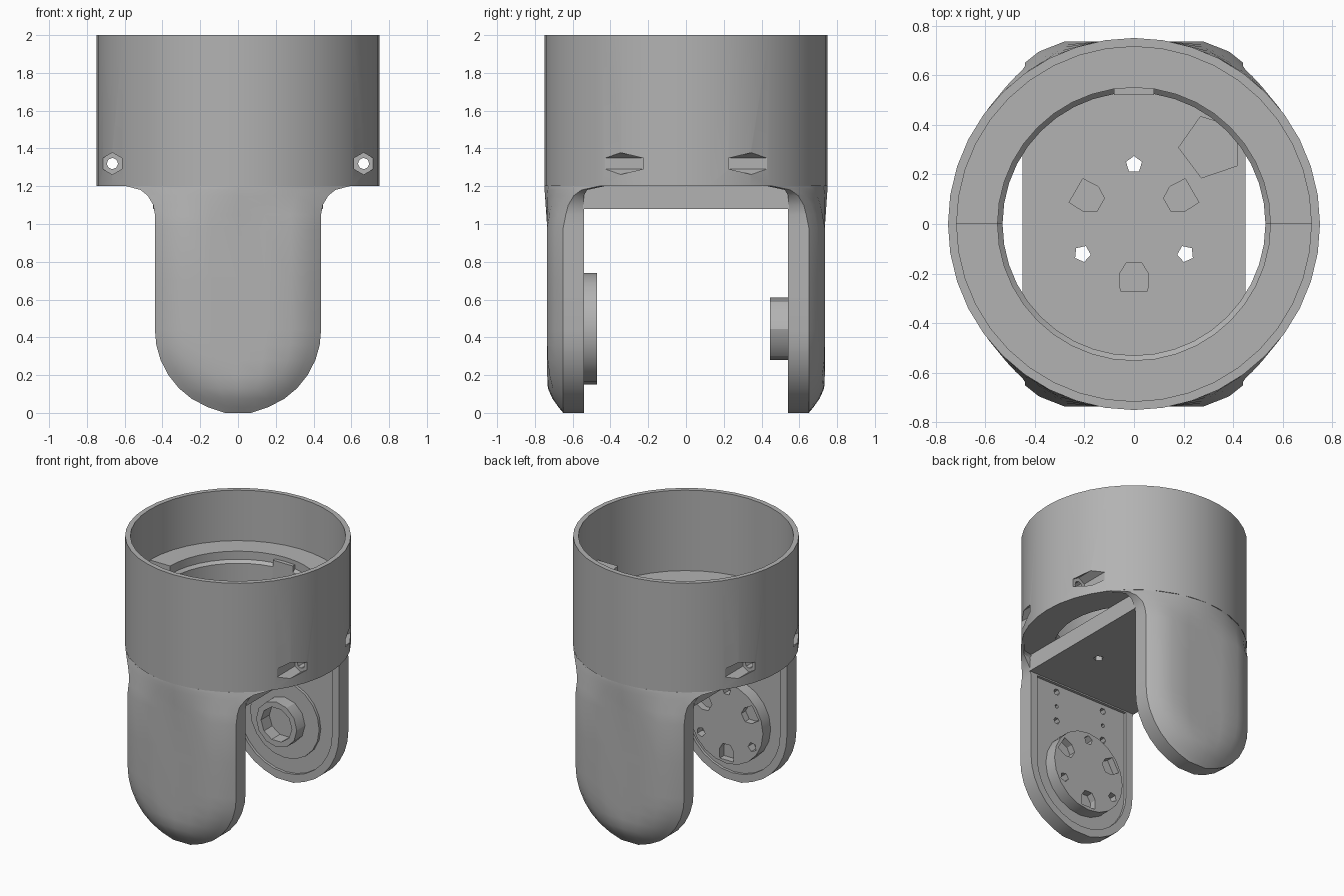
import bpy, bmesh
from math import sin, cos, pi, sqrt, hypot, radians
from mathutils import Matrix

if "Cube" in bpy.data.objects:
    bpy.data.objects.remove(bpy.data.objects["Cube"])

grey = bpy.data.materials.new("plain grey")
grey.use_nodes = True
grey.diffuse_color = (0.45, 0.45, 0.45, 1)
grey.node_tree.nodes["Principled BSDF"].inputs["Base Color"].default_value = grey.diffuse_color


def finish(name, bm, smooth=True):
    bmesh.ops.recalc_face_normals(bm, faces=bm.faces)
    mesh = bpy.data.meshes.new(name)
    bm.to_mesh(mesh)
    bm.free()
    ob = bpy.data.objects.new(name, mesh)
    bpy.context.collection.objects.link(ob)
    mesh.materials.append(grey)
    if smooth:
        shade(ob)
    return ob


def shade(ob):
    bpy.ops.object.select_all(action='DESELECT')
    ob.select_set(True)
    bpy.context.view_layer.objects.active = ob
    bpy.ops.object.shade_smooth_by_angle(angle=radians(30))


def revolve(name, profile, sides, sweep=2 * pi):
    """Closed (radius, z) profile turned about z."""
    bm = bmesh.new()
    full = sweep > 6
    count = sides if full else sides + 1
    rings = [[bm.verts.new((r * cos(sweep * i / sides), r * sin(sweep * i / sides), z))
              for r, z in profile] for i in range(count)]
    n = len(profile)
    for i in range(sides):
        a, b = rings[i], rings[(i + 1) % count]
        for j in range(n):
            bm.faces.new((a[j], b[j], b[(j + 1) % n], a[(j + 1) % n]))
    if not full:
        bm.faces.new(rings[0])
        bm.faces.new(rings[-1])
    return finish(name, bm)


def prism(name, outline, low, high, along_y=False):
    """Extrude a flat outline along z, or an (x, z) outline along y."""
    bm = bmesh.new()
    ends = [[bm.verts.new((x, h, v) if along_y else (x, v, h)) for x, v in outline]
            for h in (low, high)]
    n = len(outline)
    bm.faces.new(ends[0])
    bm.faces.new(ends[1])
    for i in range(n):
        j = (i + 1) % n
        bm.faces.new((ends[0][i], ends[0][j], ends[1][j], ends[1][i]))
    return finish(name, bm)


def circle(x, v, r, sides, turn=0.0):
    return [(x + r * cos(turn + 2 * pi * i / sides), v + r * sin(turn + 2 * pi * i / sides))
            for i in range(sides)]


def cut(target, cutters):
    for c in cutters:
        c.hide_render = True
        mod = target.modifiers.new("cut", 'BOOLEAN')
        mod.operation = 'DIFFERENCE'
        mod.solver = 'EXACT'
        mod.object = c
        bpy.context.view_layer.objects.active = target
        bpy.ops.object.modifier_apply(modifier=mod.name)
        bpy.data.objects.remove(c)
    shade(target)


def horn_pattern(cx, cv, low, high, blind_low, blind_high, along_y):
    """Three through holes alternating with three arched pockets."""
    out = []
    for i in range(3):
        a = pi / 2 + 2 * pi * i / 3
        out.append(prism("hole", circle(cx + .24 * cos(a), cv + .24 * sin(a), .034, 5, a),
                         low, high, along_y))
        a += pi
        shape = [(.155, -.03), (.155, .03), (.2, .058), (.27, .055), (.27, -.055), (.2, -.058)]
        pts = [(cx + r * cos(a) - t * sin(a), cv + r * sin(a) + t * cos(a)) for r, t in shape]
        out.append(prism("pocket", pts, blind_low, blind_high, along_y))
    return out


# Cup: thin upper wall over a thick lower collar
cup = revolve("cup", [(.75, 1.2), (.75, 2), (.715, 2), (.715, 1.41), (.55, 1.41), (.55, 1.36),
                      (.53, 1.34), (.53, 1.2)], 40)
bores = []
for x in (-.665, .665):
    bores.append(prism("bolt_hole", circle(x, 1.32, .03, 8), -1, 1, True))
    for s in (-1, 1):
        bores.append(prism("counterbore", circle(x, 1.32, .058, 6, pi / 6),
                           *sorted((s * .22, s * .8)), True))
cut(cup, bores)

# Raised half ledge at the back, with a small key
revolve("half_ledge", [(.72, 1.405), (.72, 1.63), (.55, 1.63), (.55, 1.57), (.53, 1.55),
                       (.53, 1.405)], 20, pi)
prism("ledge_key", [(-.08, .52), (.08, .52), (.08, .56), (-.08, .56)], 1.41, 1.6)

# Cross plate between the legs
plate = prism("cross_plate", [(-.45, -.545), (.45, -.545), (.45, .545), (-.45, .545)], 1.08, 1.2)
cut(plate, horn_pattern(0, 0, 1, 1.3, 1.13, 1.3, False)
    + [prism("cable_pocket", circle(.31, .31, .13, 5, 1.9), 1.13, 1.3)])


# Legs: rounded tongues whose outer faces blend into the cup
def leg_width(z):
    if z < .44:
        return max(.07, sqrt(.44 ** 2 - (.44 - z) ** 2))
    if z > 1.05:
        return .44 + .15 * (1 - sqrt(max(0, 1 - ((z - 1.05) / .15) ** 2)))
    return .44


def leg_outer(x, z):
    depth = .44 - (hypot(x, .44 - z) if z < .44 else abs(x))
    t = min(1, max(0, depth / .16))
    blend = min(1, max(0, (z - .98) / .22))
    y = .65 + .085 * sin(t * pi / 2)
    return y + (sqrt(.5625 - x * x) - y) * blend


def stadium(r):
    arc = [(r * cos(pi + pi * i / 14), .44 + r * sin(pi + pi * i / 14)) for i in range(15)]
    return arc + [(r, 1.07), (-r, 1.07)]


def make_leg(name):
    bm = bmesh.new()
    columns = [-1, -.87, -.64, -.32, 0, .32, .64, .87, 1]
    rows = []
    for z in (0, .03, .075, .13, .2, .28, .36, .44, .7, .98, 1.05, 1.1, 1.15, 1.18, 1.2):
        w = leg_width(z)
        outer = [bm.verts.new((u * w, leg_outer(u * w, z), z)) for u in columns]
        inner = [bm.verts.new((u * w, min(.54, leg_outer(u * w, z) - .03), z))
                 for u in reversed(columns)]
        rows.append(outer + inner)
    n = len(rows[0])
    for a, b in zip(rows, rows[1:]):
        for j in range(n):
            bm.faces.new((a[j], a[(j + 1) % n], b[(j + 1) % n], b[j]))
    bm.faces.new(rows[0])
    bm.faces.new(rows[-1])
    leg = finish(name, bm)
    cutters = [prism("panel", stadium(.385), .5, .56, True)]
    for x in (-.2, .2):
        for z, r in ((.8, .024), (.91, .015), (1.02, .024)):
            cutters.append(prism("screw_hole", circle(x, z, r, 6), .5, .61, True))
    cut(leg, cutters)
    return leg


back_leg = make_leg("back_leg")
front_leg = make_leg("front_leg")
front_leg.data.transform(Matrix.Rotation(pi, 4, 'Z'))

# Drive disc inside the front leg
disc = prism("drive_disc", circle(0, .445, .295, 20), -.57, -.47, True)
cut(disc, horn_pattern(0, .445, -.53, -.4, -.52, -.4, True))

# Hollow bearing boss on a shallow flange inside the back leg
flange = prism("bearing_flange", circle(0, .445, .28, 20), .54, .58, True)
boss = prism("bearing_boss", circle(0, .445, .165, 12), .445, .57, True)
cut(boss, [prism("bore", circle(0, .445, .125, 10), .4, .55, True)])
